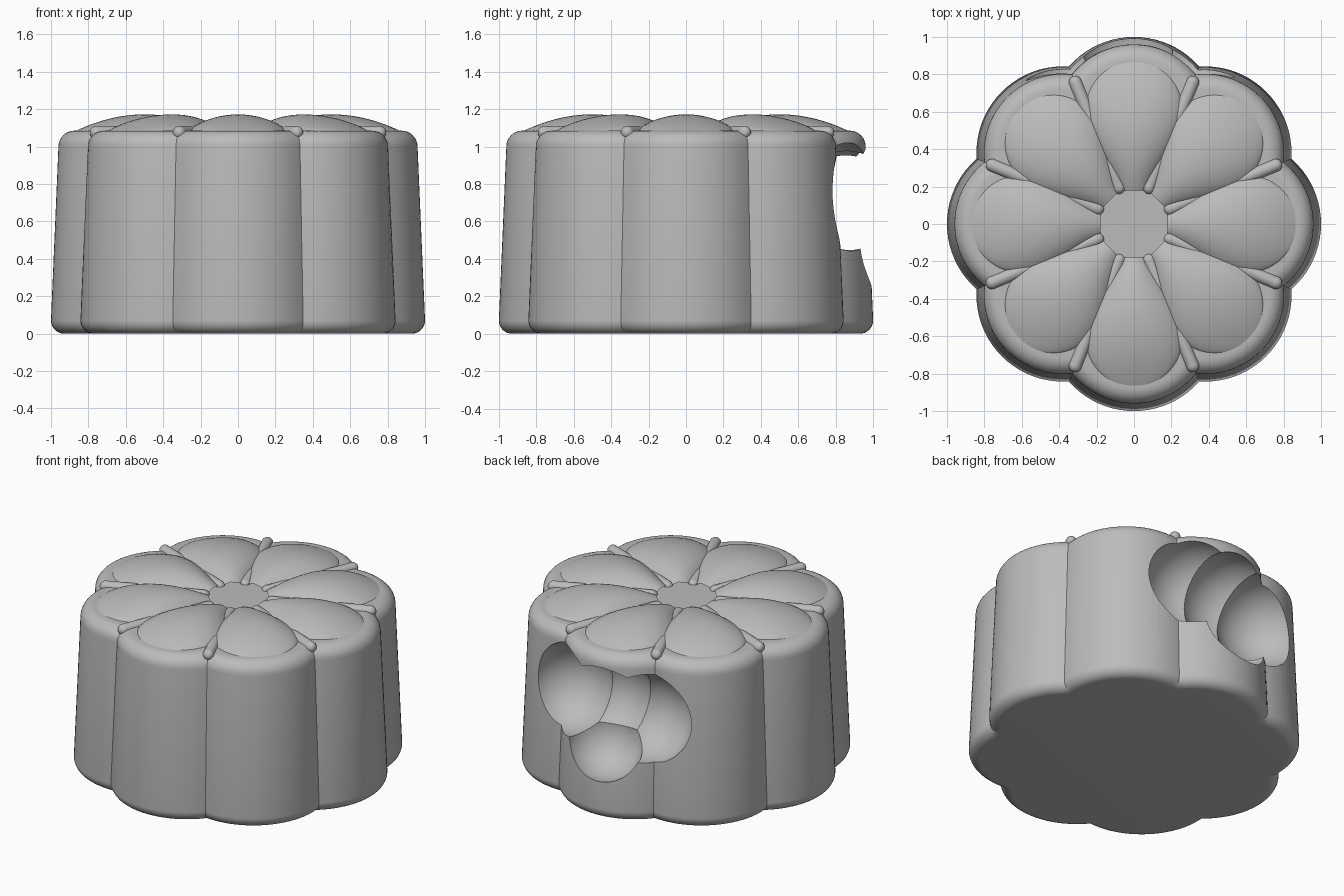
import bpy, bmesh
from math import sin, cos, pi, sqrt, radians
from mathutils import Vector, Matrix

cube = bpy.data.objects.get("Cube")
if cube:
    bpy.data.objects.remove(cube, do_unlink=True)

LOBES = 8
STEP = 2 * pi / LOBES
RIM_Z = 1.085

grey = bpy.data.materials.new("plain grey")
grey.use_nodes = True
grey.diffuse_color = (0.5, 0.5, 0.5, 1)
grey.node_tree.nodes["Principled BSDF"].inputs["Base Color"].default_value = (0.5, 0.5, 0.5, 1)


def make_object(name, bm):
    bmesh.ops.recalc_face_normals(bm, faces=bm.faces)
    mesh = bpy.data.meshes.new(name)
    bm.to_mesh(mesh)
    bm.free()
    mesh.materials.append(grey)
    obj = bpy.data.objects.new(name, mesh)
    bpy.context.collection.objects.link(obj)
    return obj


def smooth(obj, angle=30):
    bpy.ops.object.select_all(action='DESELECT')
    obj.select_set(True)
    bpy.context.view_layer.objects.active = obj
    bpy.ops.object.shade_smooth_by_angle(angle=radians(angle))


def loft(bm, rings, closed=True):
    """Bridge rings of points and cap both ends."""
    rows = [[bm.verts.new(p) for p in ring] for ring in rings]
    n = len(rows[0])
    for a, b in zip(rows, rows[1:]):
        for i in range(n):
            j = (i + 1) % n
            bm.faces.new((a[i], a[j], b[j], b[i]))
    bm.faces.new(rows[0])
    bm.faces.new(rows[-1])


# Body: scalloped outline, tapered, with rounded bottom and top edges
def scallop(inset, z, per_lobe=20):
    centre, radius = 0.537, 0.463 - inset
    ring = []
    for k in range(LOBES):
        for i in range(per_lobe):
            t = (i / per_lobe - 0.5) * STEP
            r = centre * cos(t) + sqrt(radius ** 2 - (centre * sin(t)) ** 2)
            ring.append((r * cos(k * STEP + t), r * sin(k * STEP + t), z))
    return ring


BOTTOM, TOP, TAPER, ARC = 0.07, 0.085, 0.04, 8
angles = [pi / 2 * i / ARC for i in range(ARC + 1)]
rings = [scallop(BOTTOM * (1 - sin(a)), BOTTOM * (1 - cos(a))) for a in angles]
rings += [scallop(TAPER + TOP * (1 - cos(a)), RIM_Z - TOP * (1 - sin(a))) for a in angles]
bm = bmesh.new()
loft(bm, rings)
body = make_object("scalloped_body", bm)

# Bite at the back: overlapping spherical scoops
scoops = [((0.26, 0.86, 0.73), 0.29), ((-0.03, 0.86, 0.72), 0.29),
          ((-0.30, 0.85, 0.68), 0.29), ((-0.04, 0.93, 0.49), 0.25)]
cutters = []
for place, radius in scoops:
    bm = bmesh.new()
    bmesh.ops.create_uvsphere(bm, u_segments=56, v_segments=28, radius=radius,
                              matrix=Matrix.Translation(place))
    cutter = make_object("bite_cutter", bm)
    cutter.hide_render = True
    cutters.append(cutter)
    cut = body.modifiers.new("bite", 'BOOLEAN')
    cut.operation = 'DIFFERENCE'
    cut.solver = 'EXACT'
    cut.object = cutter
bpy.context.view_layer.update()
bitten = bpy.data.meshes.new_from_object(
    body.evaluated_get(bpy.context.evaluated_depsgraph_get()))
body.modifiers.clear()
body.data = bitten
for cutter in cutters:
    bpy.data.objects.remove(cutter, do_unlink=True)
smooth(body)

# Petals: domed teardrops around the top
INNER, WIDE, TIP = 0.18, 0.61, 0.87


def half_width(r):
    if r < WIDE:
        return 0.06 + 0.20 * sin(pi / 2 * (r - INNER) / (WIDE - INNER)) ** 1.2
    return sqrt(max((TIP - WIDE) ** 2 - (r - WIDE) ** 2, 0.0))


def make_petal(index):
    bm = bmesh.new()
    rows, across = 28, 24
    turn = Matrix.Rotation(index * STEP, 3, 'Z')
    grid = []
    for i in range(rows + 1):
        r = INNER + (TIP - INNER) * sin(pi / 2 * i / rows)
        w = max(half_width(r), 0.002)
        crown = 0.09 * (1 - ((r - 0.5) / 0.37) ** 2)
        line = []
        for j in range(across + 1):
            u = -cos(pi * j / across)
            z = RIM_Z - 0.003 + crown * max(1 - u * u, 0) ** 0.7
            line.append(bm.verts.new(turn @ Vector((r, u * w, z))))
        grid.append(line)
    for a, b in zip(grid, grid[1:]):
        for j in range(across):
            bm.faces.new((a[j], b[j], b[j + 1], a[j + 1]))
    # Flat underside closes the petal
    border = [e for e in bm.edges if e.is_boundary]
    bmesh.ops.holes_fill(bm, edges=border)
    smooth(make_object(f"petal_{index + 1}", bm), 40)


# Ribs: round-ended rods lying between the petals
def make_rib(index):
    bm = bmesh.new()
    radius, start, end, sides = 0.035, 0.21, 0.82, 20
    turn = Matrix.Rotation((index + 0.5) * STEP, 3, 'Z')
    caps = [pi / 2 * i / 6 for i in range(6)]
    spine = [(start - radius * cos(a), radius * sin(a)) for a in caps]
    spine += [(start, radius), (end, radius)]
    spine += [(end + radius * cos(a), radius * sin(a)) for a in reversed(caps)]
    rings = []
    for x, r in spine:
        r = max(r, 0.002)
        rings.append([turn @ Vector((x, r * cos(2 * pi * k / sides),
                                     RIM_Z - 0.01 + r * sin(2 * pi * k / sides)))
                      for k in range(sides)])
    loft(bm, rings)
    smooth(make_object(f"rib_{index + 1}", bm), 40)


for n in range(LOBES):
    make_petal(n)
    make_rib(n)
